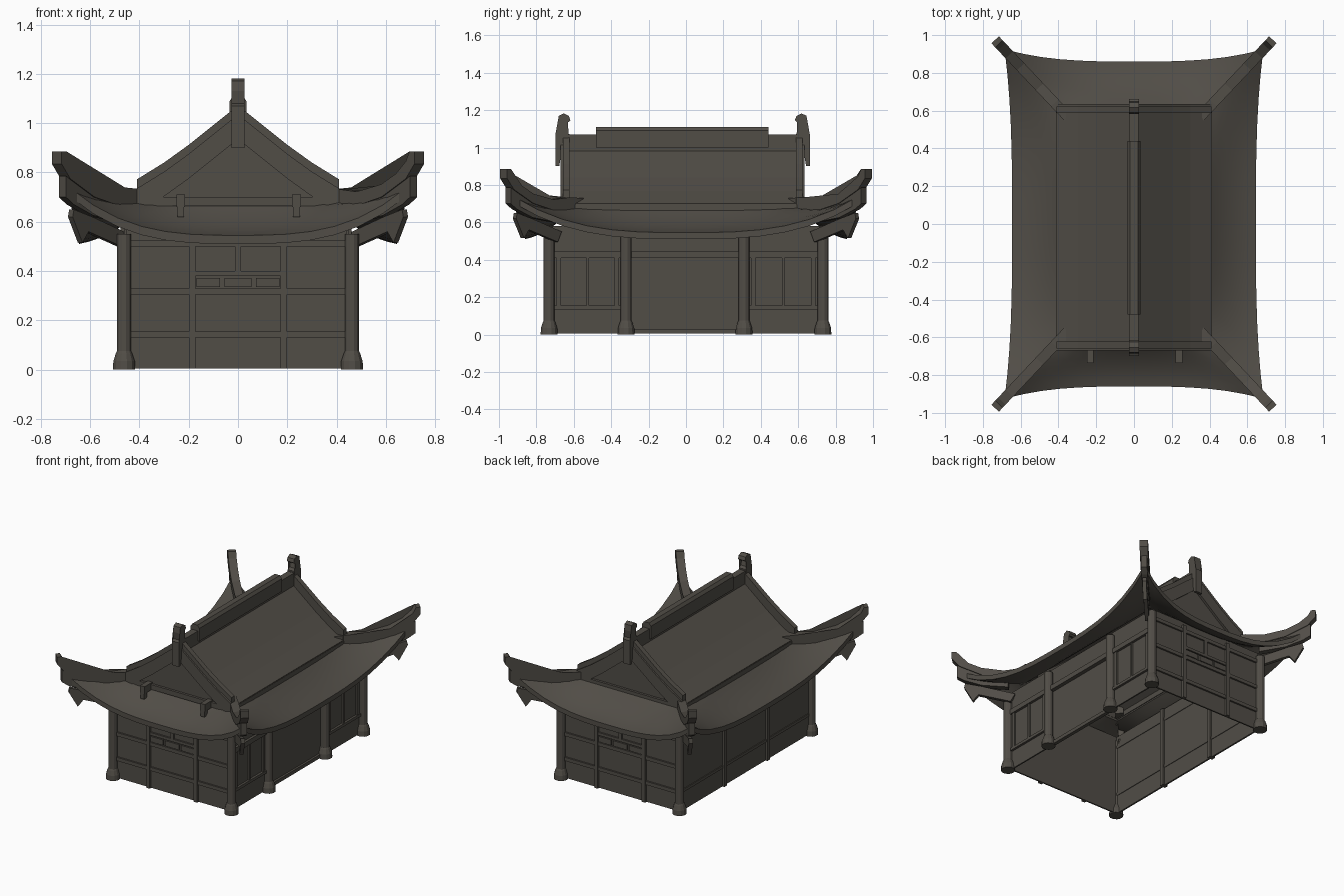
import bpy, bmesh, math
from mathutils import Vector

if "Cube" in bpy.data.objects:
    bpy.data.objects.remove(bpy.data.objects["Cube"])

MAT = bpy.data.materials.new("dark grey brown")
MAT.diffuse_color = (0.082, 0.074, 0.062, 1)
MAT.use_nodes = True
MAT.node_tree.nodes["Principled BSDF"].inputs["Base Color"].default_value = MAT.diffuse_color
OY = -0.018          # the upper roof sits slightly forward


def finish(name, bm):
    bmesh.ops.remove_doubles(bm, verts=bm.verts, dist=1e-5)
    bmesh.ops.recalc_face_normals(bm, faces=bm.faces)
    me = bpy.data.meshes.new(name)
    bm.to_mesh(me)
    bm.free()
    me.materials.append(MAT)
    ob = bpy.data.objects.new(name, me)
    bpy.context.collection.objects.link(ob)
    return ob


def box(name, x0, x1, y0, y1, z0, z1):
    bm = bmesh.new()
    bmesh.ops.create_cube(bm, size=1)
    for v in bm.verts:
        v.co = (x0 + (v.co.x + .5) * (x1 - x0), y0 + (v.co.y + .5) * (y1 - y0),
                z0 + (v.co.z + .5) * (z1 - z0))
    return finish(name, bm)


def prism(name, pts, place, width):
    """Extrude the closed 2D outline; place maps (a, b, offset) to a 3D point."""
    bm = bmesh.new()
    rings = [[bm.verts.new(place(a, b, w)) for a, b in pts] for w in width]
    n = len(pts)
    for i in range(n):
        j = (i + 1) % n
        bm.faces.new((rings[0][i], rings[0][j], rings[1][j], rings[1][i]))
    for r in rings:
        f = bm.faces.new(r)
        bmesh.ops.triangulate(bm, faces=[f])
    return finish(name, bm)


def column(name, x, y):
    prof = [(.047, 0), (.045, .035), (.035, .065), (.030, .075), (.030, .55)]
    bm = bmesh.new()
    n = 12
    rings = [[bm.verts.new((x + r * math.cos((k + .5) * math.tau / n),
                            y + r * math.sin((k + .5) * math.tau / n), z))
              for k in range(n)] for r, z in prof]
    for a, b in zip(rings, rings[1:]):
        for k in range(n):
            bm.faces.new((a[k], a[(k + 1) % n], b[(k + 1) % n], b[k]))
    bm.faces.new(rings[0])
    bm.faces.new(rings[-1])
    finish(name, bm)


# Columns: four corners and two beside the entrance bay on the right side
for sx in (-1, 1):
    for sy in (-1, 1):
        column("corner_column", sx * .462, sy * .732)
for y in (-.32, .31):
    column("entrance_column", .462, y)

# Front and back walls with timber framing
for s in (-1, 1):
    def wall(name, x0, x1, z0, z1, d):
        box(name, x0, x1, *sorted((s * .712, s * (.722 + d))), z0, z1)
    wall("end_wall", -.46, .46, .005, .58, 0)
    for z0, z1 in ((.13, .155), (.305, .33), (.50, .525)):
        wall("end_rail", -.45, .45, z0, z1, .012)
    for x in (-.185, .185):
        wall("end_post", x - .013, x + .013, .005, .55, .017)
    wall("window_post", -.012, .012, .40, .51, .012)
    wall("window_sill", -.175, .175, .38, .40, .012)
    for x, h in ((-.12, .048), (0, .054), (.12, .048)):
        wall("small_panel", x - h, x + h, .335, .373, .012)

# Left wall with slim posts inside and out
box("left_wall", -.462, -.45, -.73, .73, .005, .58)
for y in (-.24, .24):
    box("left_post", -.477, -.437, y - .014, y + .014, .005, .58)
for z in (.145, .50):
    box("left_rail", -.468, -.446, -.72, .72, z - .01, z + .01)

# Right wall: entrance bay and two framed side bays
box("entrance_wall", .43, .44, -.32, .31, .005, .58)
box("entrance_sill", .43, .455, -.32, .31, .005, .03)
box("right_beam", .435, .468, -.73, .73, .41, .445)
for y0, y1 in ((-.73, -.32), (.31, .73)):
    box("side_bay_wall", .44, .45, y0, y1, .005, .58)
    box("side_bay_rail", .44, .466, y0, y1, .135, .155)
    m = (y0 + y1) / 2
    for y in (y0 + .05, m, y1 - .05):
        w = .006 if y == m else .012
        box("side_bay_mullion", .44, .462, y - w, y + w, .15, .41)

# Curved skirt roof with lifted corners
IX, IY, IZ = .39, .635, .68
bm = bmesh.new()
N, M = 14, 6


def eave(side, t):
    c = abs(t) ** 3
    z = .545 + .195 * c
    if side % 2 == 0:
        s = 1 - side
        return Vector((s * IX, t * IY, IZ)), Vector((s * (.645 + .04 * c), t * .925, z))
    s = 2 - side
    return Vector((t * IX, s * IY, IZ)), Vector((t * .685, s * (.86 + .065 * c), z))


for side in range(4):
    grid = []
    for i in range(N + 1):
        a, b = eave(side, 2 * i / N - 1)
        row = []
        for j in range(M + 1):
            s = j / M
            p = a.lerp(b, s)
            p.z -= .09 * s * (1 - s)
            row.append(bm.verts.new(p))
        grid.append(row)
    for i in range(N):
        for j in range(M):
            bm.faces.new((grid[i][j], grid[i + 1][j], grid[i + 1][j + 1], grid[i][j + 1]))
bmesh.ops.remove_doubles(bm, verts=bm.verts, dist=1e-5)
bmesh.ops.recalc_face_normals(bm, faces=bm.faces)
if sum(f.normal.z for f in bm.faces) < 0:
    bmesh.ops.reverse_faces(bm, faces=bm.faces)
# thicken downwards: lower copy joined along the open borders
top = list(bm.faces)
dup = bmesh.ops.duplicate(bm, geom=top + list(bm.edges) + list(bm.verts))
vmap = dup["vert_map"]
rim = [e for f in top for e in f.edges if e.is_boundary]
for v in [g for g in dup["geom"] if isinstance(g, bmesh.types.BMVert)]:
    v.co.z -= .035
for e in set(rim):
    a, b = e.verts
    bm.faces.new((a, b, vmap[b], vmap[a]))
roof = finish("skirt_roof", bm)
bpy.context.view_layer.objects.active = roof
roof.select_set(True)
bpy.ops.object.shade_smooth_by_angle(angle=math.radians(25))

# Corner hip ridges, hip rafters and hanging brackets, in the diagonal planes
hip = [(.35, .73), (.42, .733), (.50, .722), (.60, .752), (.66, .795), (.70, .845), (.715, .885),
       (.735, .885), (.735, .835), (.70, .775), (.60, .70), (.50, .665), (.35, .66)]
rafter = [(.48, .66), (.60, .70), (.712, .785), (.712, .70), (.68, .67), (.60, .625), (.48, .60)]
bracket = [(.45, .55), (.60, .62), (.675, .65), (.68, .62), (.64, .515), (.615, .56), (.47, .495)]
for sx in (-1, 1):
    for sy in (-1, 1):
        def diag(a, b, w):
            y = .62 + 1.06 * (a - .40)
            return (sx * (a + w * .73), sy * (y - w * .69), b)
        prism("hip_ridge", hip, diag, (-.027, .027))
        prism("hip_rafter", rafter, diag, (-.02, .02))
        prism("corner_bracket", bracket, diag, (-.013, .013))

# Upper gabled roof
slope = [(0, 1.0), (.10, .92), (.20, .84), (.30, .768), (.41, .70)]
line = [(-x, z) for x, z in slope[:0:-1]] + slope


def band(lo, hi):
    return [(x, z + hi) for x, z in line] + [(x, z + lo) for x, z in line[::-1]]


def across(a, b, w):
    return (a, w + OY, b)


prism("upper_roof", band(-.025, 0), across, (-.635, .635))
for s in (-1, 1):
    prism("gable_rake", band(-.01, .072), across, (s * .605, s * .64))
    prism("barge_board", band(-.065, .035), across, (s * .635, s * .652))
    prism("gable_wall", [(-.39, .66)] + [(x, z - .01) for x, z in line] + [(.39, .66)],
          across, (s * .615, s * .63))
    box("gable_sill", -.36, .36, *sorted((s * .62 + OY, s * .647 + OY)), .665, .70)
    box("upper_eave_bar", *sorted((s * .385, s * .412)), -.62 + OY, .62 + OY, .655, .695)

# Main ridge with a raised middle
box("main_ridge", -.024, .024, -.64 + OY, .64 + OY, .97, 1.07)
prism("raised_ridge", [(-.034, 1.0), (-.034, 1.09), (-.02, 1.11), (.02, 1.11), (.034, 1.09), (.034, 1.0)],
      across, (-.462, .458))

# Curled ridge-end ornaments
curl = [(.68, .90), (.66, .90), (.645, .99), (.61, .99), (.61, 1.08), (.632, 1.09), (.64, 1.12),
        (.632, 1.142), (.612, 1.135), (.60, 1.145), (.608, 1.168), (.635, 1.182), (.662, 1.17),
        (.668, 1.13), (.662, 1.08), (.68, 1.07)]
for s in (-1, 1):
    prism("ridge_ornament", curl, lambda a, b, w: (w, s * a + OY, b), (-.027, .027))

# Two beam ends under the front gable
for x in (-.232, .238):
    box("gable_beam_end", x - .018, x + .018, -.735, -.64, .66, .71)
    box("gable_beam_drop", x - .014, x + .014, -.735, -.70, .62, .66)
